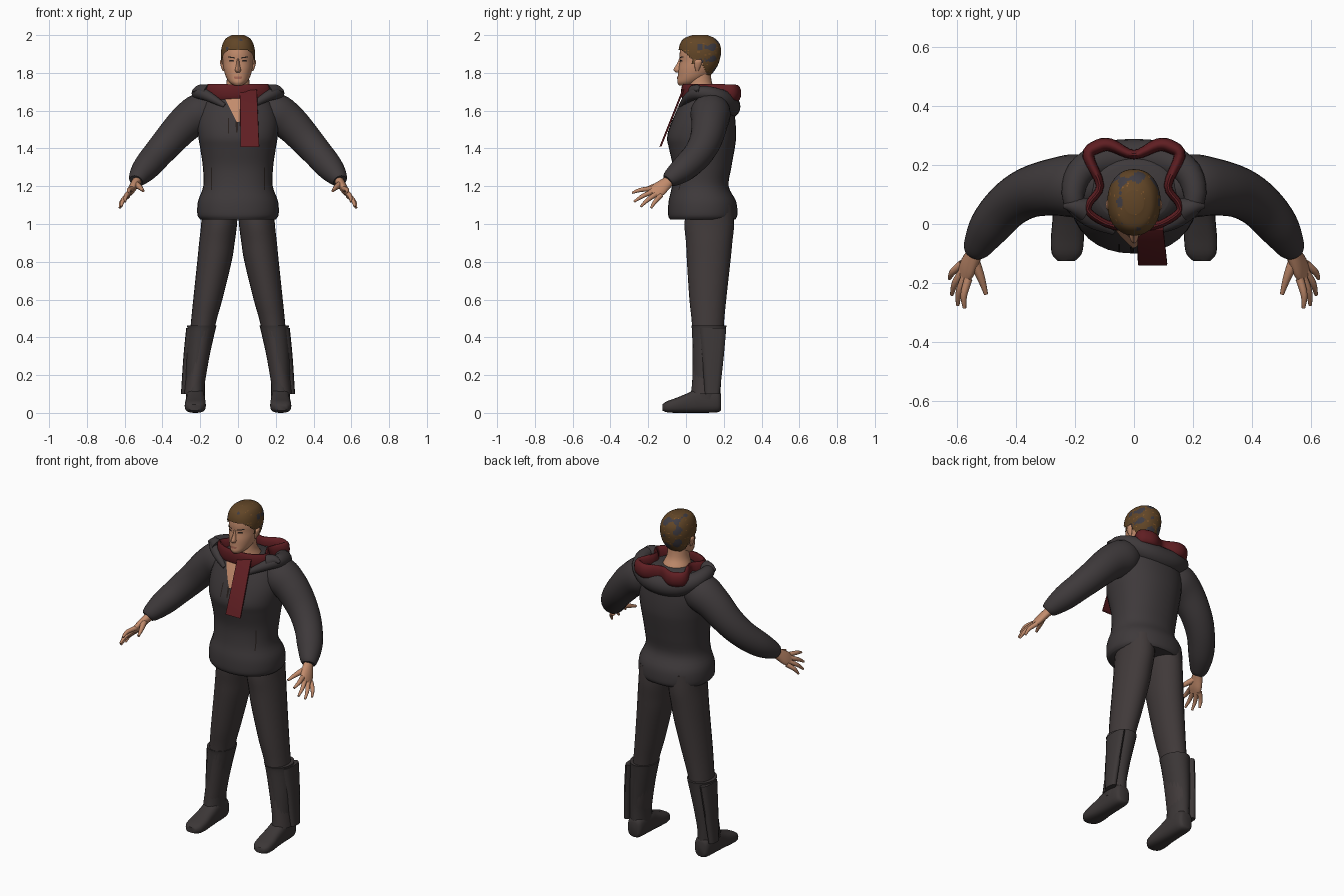
import bpy, bmesh, math, random
from mathutils import Vector
from mathutils.bvhtree import BVHTree

random.seed(4)
cube = bpy.data.objects.get("Cube")
if cube:
    bpy.data.objects.remove(cube, do_unlink=True)


def material(name, *rgb):
    m = bpy.data.materials.new(name)
    m.use_nodes = True
    m.diffuse_color = (*rgb, 1)
    m.node_tree.nodes["Principled BSDF"].inputs["Base Color"].default_value = (*rgb, 1)
    return m


CLOTH = material("charcoal cloth", .048, .041, .043)
TROUSER = material("trouser grey", .052, .042, .042)
LEATHER = material("boot grey", .045, .038, .038)
RED = material("scarf red", .115, .013, .016)
SKIN = material("skin", .54, .26, .15)
HAIR = material("brown hair", .12, .06, .02)
FLECK = material("dark hair fleck", .05, .045, .055)
COPPER = material("copper hair fleck", .24, .1, .025)
DARK = material("dark detail", .02, .014, .012)
LIP = material("lip", .36, .13, .085)


def finish(name, bm, mat, mirror=False, angle=50):
    me = bpy.data.meshes.new(name)
    bm.to_mesh(me)
    bm.free()
    me.materials.append(mat)
    me.shade_smooth()
    me.set_sharp_from_angle(angle=math.radians(angle))
    ob = bpy.data.objects.new(name, me)
    bpy.context.collection.objects.link(ob)
    if mirror:
        ob.modifiers.new("mirror", 'MIRROR')
    return ob


def smooth_path(keys, closed, sub):
    """Catmull-Rom interpolation of rows of numbers."""
    n, rows = len(keys), []
    pick = (lambda i: keys[i % n]) if closed else (lambda i: keys[max(0, min(n - 1, i))])
    for i in range(n if closed else n - 1):
        p = [pick(i + k) for k in (-1, 0, 1, 2)]
        for s in range(sub):
            t = s / sub
            rows.append([b + .5 * t * (c - a + t * (2*a - 5*b + 4*c - d + t * (3*(b - c) + d - a)))
                         for a, b, c, d in zip(*p)])
    return rows if closed else rows + [list(keys[-1])]


def skin_rings(rings, sides=24, power=2, closed=False):
    """Skin (centre, half axis, half axis) rings into a capped or closed body."""
    bm = bmesh.new()
    loops = []
    for c, a, b in rings:
        loop = []
        for k in range(sides):
            t = math.tau * k / sides
            cs, sn = math.cos(t), math.sin(t)
            u = math.copysign(abs(cs) ** (2 / power), cs)
            v = math.copysign(abs(sn) ** (2 / power), sn)
            loop.append(bm.verts.new(c + a * u + b * v))
        loops.append(loop)
    pairs = list(zip(loops, loops[1:])) + ([(loops[-1], loops[0])] if closed else [])
    for p, q in pairs:
        for k in range(sides):
            j = (k + 1) % sides
            bm.faces.new((p[k], p[j], q[j], q[k]))
    if not closed:
        bm.faces.new(loops[0])
        bm.faces.new(loops[-1])
    bmesh.ops.recalc_face_normals(bm, faces=bm.faces)
    return bm


def stack(keys, sides=24, power=2, sub=4):
    """Keys are (z, centre x, half width, front y, back y)."""
    return skin_rings([(Vector((x, (f + b) / 2, z)), Vector((w, 0, 0)), Vector((0, (b - f) / 2, 0)))
                       for z, x, w, f, b in smooth_path(keys, False, sub)], sides, power)


def tube(keys, sides=20, closed=False, tall=None):
    """Keys are (x, y, z, radius); tall sets a separate vertical half height."""
    rows = smooth_path(keys, closed, 4)
    pts, rings, n = [Vector(r[:3]) for r in rows], [], len(rows)
    for i, p in enumerate(pts):
        nxt = pts[(i + 1) % n] if closed else pts[min(i + 1, n - 1)]
        prv = pts[i - 1] if closed else pts[max(i - 1, 0)]
        d = (nxt - prv).normalized()
        side = d.cross(Vector((0, 0, 1))).normalized()
        rings.append((p, side * rows[i][3], side.cross(d) * (tall or rows[i][3])))
    return skin_rings(rings, sides, closed=closed)


def both_sides(half, middle):
    return half + [middle] + [(-x, y, z, r) for x, y, z, r in reversed(half)]


def patch(name, target, mat, x, z, bottom, top, height, mirror=False, slant=0):
    """Thin painted plate laid on the front of a target surface."""
    me = target.data
    tree = BVHTree.FromPolygons([v.co for v in me.vertices], [p.vertices for p in me.polygons])
    bm = bmesh.new()
    bmesh.ops.create_grid(bm, x_segments=8, y_segments=10, size=1)
    for v in bm.verts:
        u, h = v.co.x, v.co.y
        w = bottom + (top - bottom) * (h + 1) / 2
        px, pz = x + u * w, z + h * height + slant * u
        hit = tree.ray_cast(Vector((px, -.5, pz)), Vector((0, 1, 0)))[0]
        v.co = (px, (hit.y if hit else 0) - .004, pz)
    bmesh.ops.recalc_face_normals(bm, faces=bm.faces)
    if sum(f.normal.y for f in bm.faces) > 0:
        bmesh.ops.reverse_faces(bm, faces=bm.faces)
    return finish(name, bm, mat, mirror)


# Hooded top: body, sleeves, rolled hood
torso = finish("hoodie_body", stack([
    (1.025, 0, .2, -.085, .262), (1.05, 0, .215, -.095, .272), (1.12, 0, .212, -.092, .265),
    (1.2, 0, .184, -.075, .226), (1.3, 0, .186, -.07, .24), (1.4, 0, .2, -.09, .258),
    (1.46, 0, .21, -.1, .265), (1.54, 0, .215, -.076, .262), (1.62, 0, .195, -.04, .25),
    (1.68, 0, .15, -.008, .225), (1.7, 0, .12, .008, .2)], 32, 2.2), CLOTH)
finish("sleeve", tube([
    (.1, .13, 1.62, .07), (.19, .13, 1.59, .106), (.275, .125, 1.535, .097), (.36, .105, 1.445, .086),
    (.43, .06, 1.365, .078), (.49, -.01, 1.295, .07), (.53, -.075, 1.245, .05),
    (.54, -.095, 1.228, .036)]), CLOTH, True)
finish("hood", tube(both_sides([
    (.07, -.025, 1.625, .012), (.15, .015, 1.672, .026), (.205, .08, 1.695, .036),
    (.185, .17, 1.67, .048), (.105, .215, 1.635, .06)], (0, .225, 1.622, .063))), CLOTH)
finish("hood_point", tube([(.17, .05, 1.7, .04), (.205, .06, 1.712, .026), (.24, .06, 1.705, .006)],
                          12), CLOTH, True)
patch("open_neckline", torso, SKIN, 0, 1.605, .006, .072, .065)
patch("neckline_slit", torso, DARK, -.006, 1.515, .004, .008, .03)
patch("neckline_lace", torso, DARK, -.05, 1.52, .003, .003, .04)
patch("pocket_slit", torso, DARK, .14, 1.24, .002, .002, .06, True)

# Scarf loop with a hanging end
finish("scarf_loop", tube(both_sides([
    (.065, -.008, 1.698, .013), (.148, .035, 1.7, .013), (.152, .07, 1.7, .013),
    (.115, .13, 1.7, .014), (.155, .23, 1.697, .02), (.125, .262, 1.695, .023),
    (.08, .268, 1.692, .022)], (0, .235, 1.692, .016)), 14, True, .043), RED)
finish("scarf_end", skin_rings([
    (Vector((.055, -.015, 1.71)), Vector((.045, 0, 0)), Vector((0, .006, .002))),
    (Vector((.063, -.135, 1.41)), Vector((.05, 0, 0)), Vector((0, .006, .002)))], 16, 8), RED)

# Neck and head
finish("neck", stack([(1.62, 0, .1, .01, .19), (1.69, 0, .08, .005, .17),
                      (1.74, 0, .062, .01, .14), (1.8, 0, .058, .02, .13)]), SKIN)
skull = [(1.733, 0, .022, -.036, .03), (1.75, 0, .045, -.046, .075), (1.78, 0, .064, -.043, .12),
         (1.82, 0, .076, -.04, .15), (1.86, 0, .081, -.033, .165), (1.9, 0, .082, -.034, .172),
         (1.94, 0, .074, -.026, .165), (1.97, 0, .056, -.005, .14), (1.988, 0, .025, .04, .1)]
head = finish("head", stack(skull, 32), SKIN)
finish("nose", stack([(1.875, 0, .007, -.036, 0), (1.845, 0, .01, -.05, 0),
                      (1.817, 0, .016, -.066, 0), (1.803, 0, .013, -.054, 0)], 12), SKIN)
finish("ear", stack([(1.81, .075, .006, .052, .066), (1.835, .081, .01, .045, .078),
                     (1.86, .086, .01, .045, .085), (1.872, .082, .006, .055, .08)], 12), SKIN, True)
patch("eye", head, DARK, .034, 1.864, .014, .011, .004, True)
patch("eyebrow", head, DARK, .034, 1.882, .02, .017, .003, True, .003)
patch("mouth", head, LIP, 0, 1.774, .018, .022, .006)

# Hair cap trimmed along a sloping hairline, with dark and copper flecks
cap = stack([(z + .012, x, w + .008, f - .006, b + .014) for z, x, w, f, b in skull], 64, 2.2, 8)


def hairline(y):
    if y < .03:
        return 1.92 - max(0, y + .02) * .9
    return 1.845 if y < .046 else 1.872 if y < .075 else max(1.785, 1.872 - (y - .075) * 2.2)


bmesh.ops.delete(cap, context='FACES', geom=[
    f for f in cap.faces if f.calc_center_median().z < hairline(f.calc_center_median().y)])
hair = finish("hair", cap, HAIR)
for m in (FLECK, COPPER):
    hair.data.materials.append(m)
for p in hair.data.polygons:
    c = p.center
    wave = math.sin(c.x * 95) + math.sin(c.y * 80 + 2) + math.sin(c.z * 90 + c.x * 40)
    dark = wave > (.9 if c.y > .1 else 2.1)
    p.material_index = 1 if dark else 2 if random.random() < .03 else 0

# Hands: palm with splayed fingers and thumb
spread = Vector((.31, .78, -.54)).normalized()
face = Vector((.04, -.08, -.07)).cross(spread).normalized()
palm = [(.53, -.08, 1.235, .028, .024), (.548, -.115, 1.208, .036, .023),
        (.565, -.148, 1.18, .043, .02), (.58, -.175, 1.158, .038, .012)]
finish("palm", skin_rings([(Vector(r[:3]), spread * r[3], face * r[4])
                           for r in smooth_path(palm, False, 3)], 16), SKIN, True)
tips = {"index": (.575, -.285, 1.165), "middle": (.598, -.275, 1.118),
        "ring": (.618, -.24, 1.092), "little": (.626, -.185, 1.085)}
for i, (finger, tip) in enumerate(tips.items()):
    base = Vector((.572, -.16, 1.168)) + spread * (.022 * i - .033)
    bend = base.lerp(Vector(tip), .55) + Vector((.008, 0, .006))
    finish(finger + "_finger", tube([(*base, .014), (*bend, .0115), (*tip, .006)], 10), SKIN, True)
finish("thumb", tube([(.545, -.12, 1.212, .02), (.52, -.18, 1.195, .014),
                      (.502, -.238, 1.175, .007)], 10), SKIN, True)

# Trousers
finish("trouser_leg", stack([
    (1.1, .095, .095, .005, .25), (1., .1, .095, -.008, .255), (.9, .112, .094, 0, .245),
    (.8, .125, .091, .005, .235), (.6, .16, .077, .018, .213), (.46, .186, .065, .032, .2),
    (.25, .215, .055, .035, .19), (.1, .235, .05, .03, .175)]), TROUSER, True)

# Boots: shaft, loose outer flap, foot
finish("boot_shaft", stack([
    (.462, .192, .078, .028, .214), (.43, .195, .073, .032, .21), (.3, .213, .062, .035, .197),
    (.18, .225, .052, .035, .186), (.07, .226, .05, .02, .182)], 20), LEATHER, True)
finish("boot_flap", stack([(.45, .25, .024, .07, .213), (.3, .267, .022, .085, .2),
                           (.1, .284, .018, .1, .178)], 12, 2.5), LEATHER, True)
foot = [(.185, .225, .03, .015, .1), (.165, .225, .046, .003, .125), (.08, .225, .05, 0, .135),
        (.01, .225, .052, 0, .105), (-.05, .226, .056, 0, .08), (-.1, .228, .051, .003, .062),
        (-.125, .23, .03, .012, .045)]
finish("boot_foot", skin_rings([
    (Vector((x, y, (lo + hi) / 2)), Vector((w, 0, 0)), Vector((0, 0, (hi - lo) / 2)))
    for y, x, w, lo, hi in smooth_path(foot, False, 3)], 20, 2.8), LEATHER, True)
